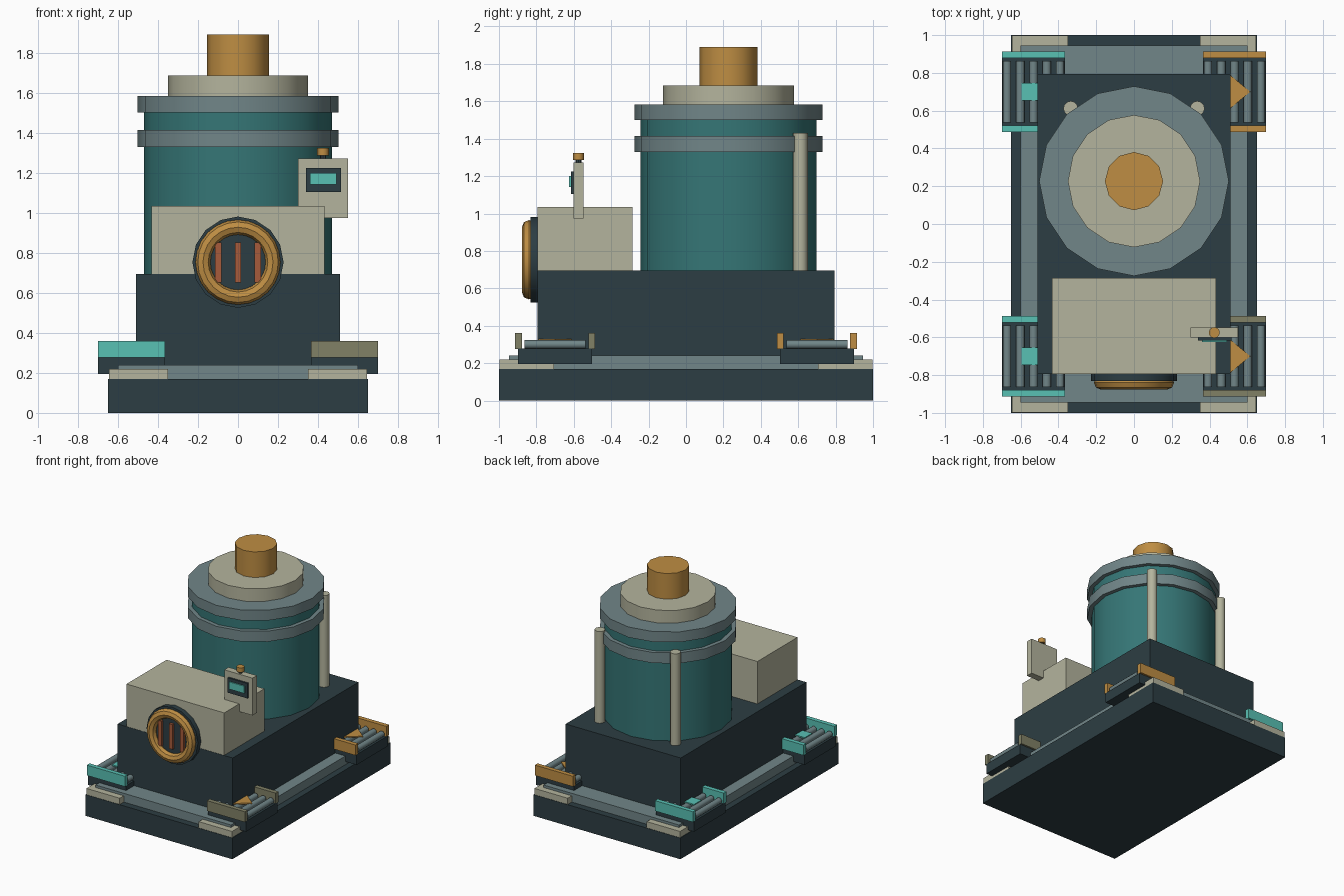
import bpy, math
from mathutils import Vector

if "Cube" in bpy.data.objects:
    bpy.data.objects.remove(bpy.data.objects["Cube"])


def mat(name, *rgb):
    m = bpy.data.materials.new(name)
    m.diffuse_color = (*[c ** 2.2 for c in rgb], 1)
    m.use_nodes = True
    m.node_tree.nodes["Principled BSDF"].inputs["Base Color"].default_value = m.diffuse_color
    return m


DARK = mat("dark_steel", .19, .25, .27)
GREY = mat("grey_steel", .44, .52, .53)
CREAM = mat("cream", .70, .70, .61)
TEAL = mat("drum_teal", .22, .46, .46)
ORANGE = mat("copper", .74, .55, .27)
CYAN = mat("bright_teal", .35, .75, .70)
OLIVE = mat("olive", .50, .50, .40)
RUST = mat("rust", .65, .36, .24)


def finish(name, m, smooth=False):
    ob = bpy.context.object
    ob.name = name
    ob.data.materials.append(m)
    if smooth:
        bpy.ops.object.shade_smooth_by_angle(angle=math.radians(40))
    return ob


def box(name, m, x, y, z):
    """Box from (min, max) ranges."""
    lo, hi = Vector((x[0], y[0], z[0])), Vector((x[1], y[1], z[1]))
    bpy.ops.mesh.primitive_cube_add(size=1, location=(lo + hi) / 2)
    ob = finish(name, m)
    for v in ob.data.vertices:
        v.co = [a * b for a, b in zip(v.co, hi - lo)]
    return ob


def cyl(name, m, r, depth, loc, n=16, rot=(0, 0, 0), smooth=True):
    bpy.ops.mesh.primitive_cylinder_add(vertices=n, radius=r, depth=depth,
                                        location=loc, rotation=rot)
    return finish(name, m, smooth)


def span(c, s, a, b):
    """Range a..b on the side given by sign s, around centre c."""
    return tuple(sorted((c + s * a, c + s * b)))


# Base, deck and body
box("base_slab", DARK, (-.65, .65), (-1, 1), (0, .17))
box("deck_plate", GREY, (-.6, .6), (-.946, .946), (.17, .24))
box("main_body", DARK, (-.51, .51), (-.795, .795), (.2, .695))

# Drum with rings and stepped cap
DY = .227
for name, m, r, z0, z1, n in (
        ("drum", TEAL, .47, .69, 1.55, 16),
        ("lower_ring", GREY, .502, 1.33, 1.415, 16),
        ("upper_ring", GREY, .502, 1.5, 1.583, 16),
        ("cap_disc", CREAM, .35, 1.58, 1.685, 16),
        ("cap_stub", ORANGE, .154, 1.68, 1.89, 12)):
    cyl(name, m, r, z1 - z0, (0, DY, (z0 + z1) / 2), n)

# Rear posts
for s in (-1, 1):
    cyl("rear_post", CREAM, .039, .74, (s * .335, .612, 1.06), 12)

# Front housing with round port
box("front_housing", CREAM, (-.433, .433), (-.793, -.285), (.69, 1.035))
quarter = (math.pi / 2, 0, 0)
cyl("port_plate", DARK, .228, .06, (0, -.802, .753), 16, quarter)
bpy.ops.mesh.primitive_torus_add(major_radius=.175, minor_radius=.037, major_segments=24,
                                 minor_segments=8, location=(0, -.84, .753), rotation=quarter)
finish("port_ring", ORANGE, True).data.shade_smooth()
for i in (-1, 0, 1):
    box("port_bar", RUST, (i * .098 - .016, i * .098 + .016), (-.852, -.825), (.652, .852))

# Control panel
box("panel_plate", CREAM, (.3, .55), (-.602, -.547), (.973, 1.272))
box("screen_frame", DARK, (.34, .515), (-.616, -.6), (1.105, 1.225))
box("screen", CYAN, (.36, .492), (-.625, -.61), (1.142, 1.2))
cyl("button_stem", DARK, .016, .03, (.425, -.575, 1.28), 8)
cyl("button_cap", ORANGE, .029, .037, (.425, -.575, 1.305), 12)

# Corner pads and roller stations
for sx in (-1, 1):
    for sy in (-1, 1):
        box("corner_pad", CREAM, span(0, sx, .35, .645), span(0, sy, .705, .997), (.17, .22))
        cx, cy = sx * .532, sy * .7
        m = CYAN if sx < 0 else (ORANGE if sy > 0 else OLIVE)
        box("station_bed", DARK, (cx - .168, cx + .168), (cy - .198, cy + .198), (.195, .278))
        for s in (-1, 1):
            box("station_rail", m, (cx - .168, cx + .168),
                span(cy, s, .178, .213), (.277, .36))
        for i in range(-2, 3):
            cyl("roller", GREY, .023, .325, (cx + i * .07, cy, .3), 10, quarter)
        # Direction marker: square on the left, arrow on the right
        if sx < 0:
            box("square_marker", CYAN, (-.595, -.49), (cy - .047, cy + .047), (.318, .328))
        else:
            me = bpy.data.meshes.new("arrow_marker")
            tri = [(.505, cy - .092), (.616, cy), (.505, cy + .092)]
            me.from_pydata([(*p, z) for z in (.318, .328) for p in tri], [],
                           [(2, 1, 0), (3, 4, 5), (0, 1, 4, 3), (1, 2, 5, 4), (2, 0, 3, 5)])
            me.materials.append(ORANGE)
            bpy.context.collection.objects.link(bpy.data.objects.new("arrow_marker", me))
